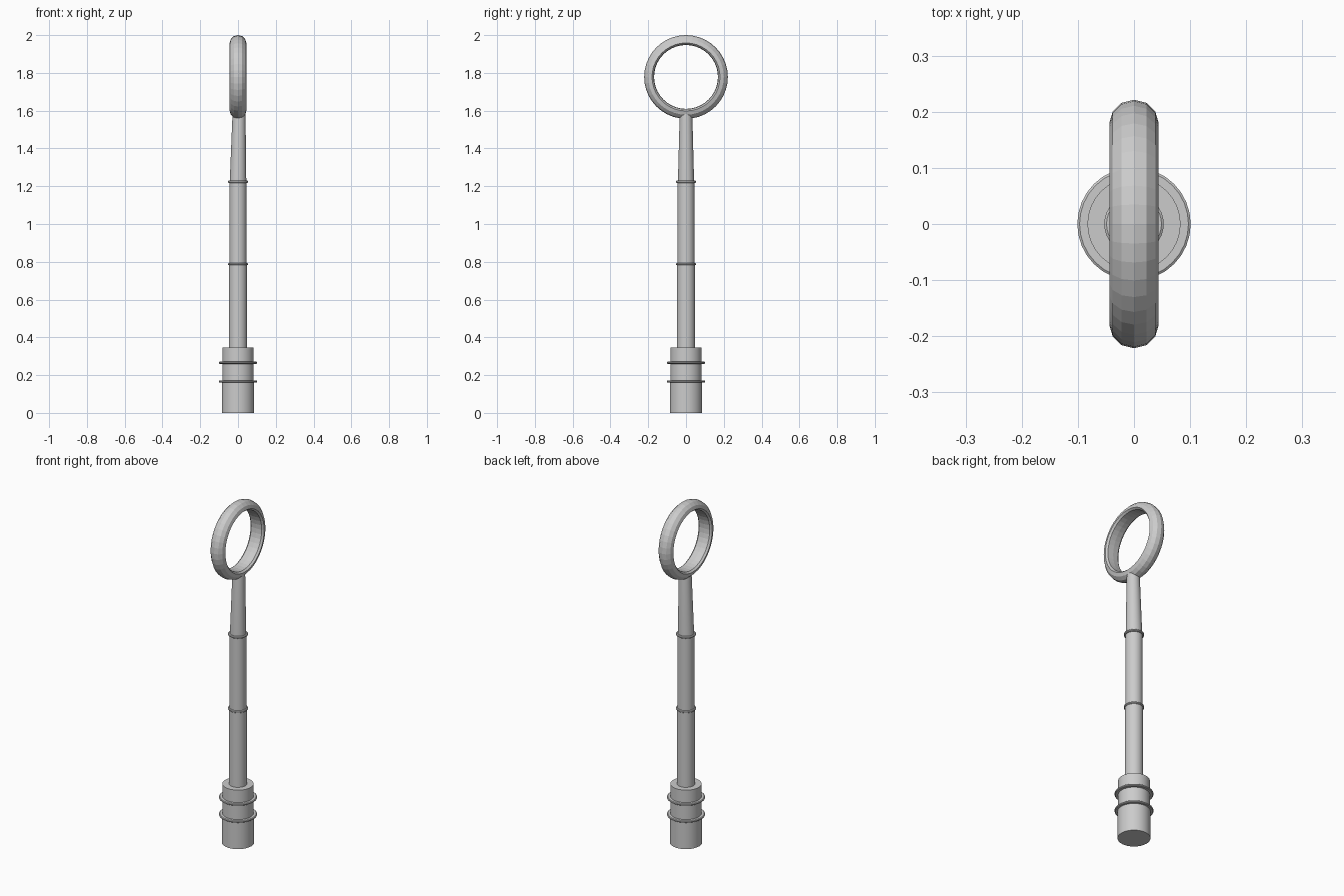
import bpy, bmesh
from math import cos, sin, pi

if "Cube" in bpy.data.objects:
    bpy.data.objects.remove(bpy.data.objects["Cube"])

def finish(name, bm, smooth=True):
    bmesh.ops.recalc_face_normals(bm, faces=bm.faces)
    me = bpy.data.meshes.new(name)
    bm.to_mesh(me)
    bm.free()
    ob = bpy.data.objects.new(name, me)
    bpy.context.collection.objects.link(ob)
    if smooth:
        bpy.ops.object.select_all(action='DESELECT')
        ob.select_set(True)
        bpy.context.view_layer.objects.active = ob
        bpy.ops.object.shade_smooth_by_angle(angle=0.52)
    return ob

def loft(name, sections, n=32):
    """Stack of capped elliptical sections: (z, rx, ry, centre x)."""
    bm = bmesh.new()
    rings = [[bm.verts.new((cx + rx * cos(2 * pi * i / n), ry * sin(2 * pi * i / n), z))
              for i in range(n)] for z, rx, ry, cx in sections]
    for a, b in zip(rings, rings[1:]):
        for i in range(n):
            j = (i + 1) % n
            bm.faces.new((a[i], a[j], b[j], b[i]))
    bm.faces.new(rings[0][::-1])
    bm.faces.new(rings[-1])
    return finish(name, bm)

def round_part(name, profile):
    return loft(name, [(z, r, r, 0) for r, z in profile])

# Handle base and shaft
round_part("base", [(0.086, 0), (0.086, 0.165), (0.083, 0.17), (0.083, 0.345)])
round_part("lower_shaft", [(0.048, 0.33), (0.048, 0.79)])
round_part("upper_shaft", [(0.045, 0.78), (0.045, 1.225)])

# Thin raised collars
for name, z, r in (("base_collar_low", 0.166, 0.101), ("base_collar_high", 0.266, 0.101),
                   ("shaft_collar_low", 0.788, 0.053), ("shaft_collar_high", 1.224, 0.053)):
    h = 0.006
    round_part(name, [(r - 0.004, z - h), (r, z - h / 2), (r, z + h / 2), (r - 0.004, z + h)])

# Tapered neck, leaning slightly into the ring
loft("neck", [(1.215, 0.044, 0.043, 0), (1.56, 0.035, 0.034, 0.005), (1.583, 0.034, 0.032, 0.005)])

# Ring head: rounded outside, nearly flat inside, axis along x
half = [(0, 0.2215), (0.022, 0.216), (0.038, 0.200), (0.044, 0.180), (0.034, 0.171), (0, 0.169)]
section = half + [(-x, r) for x, r in half[-2:0:-1]]
bm = bmesh.new()
n, m = 40, len(section)
grid = [[bm.verts.new((x, r * sin(2 * pi * i / n), 1.7785 + r * cos(2 * pi * i / n)))
         for x, r in section] for i in range(n)]
for i in range(n):
    a, b = grid[i], grid[(i + 1) % n]
    for k in range(m):
        l = (k + 1) % m
        bm.faces.new((a[k], a[l], b[l], b[k]))
finish("ring_head", bm, smooth=False)
